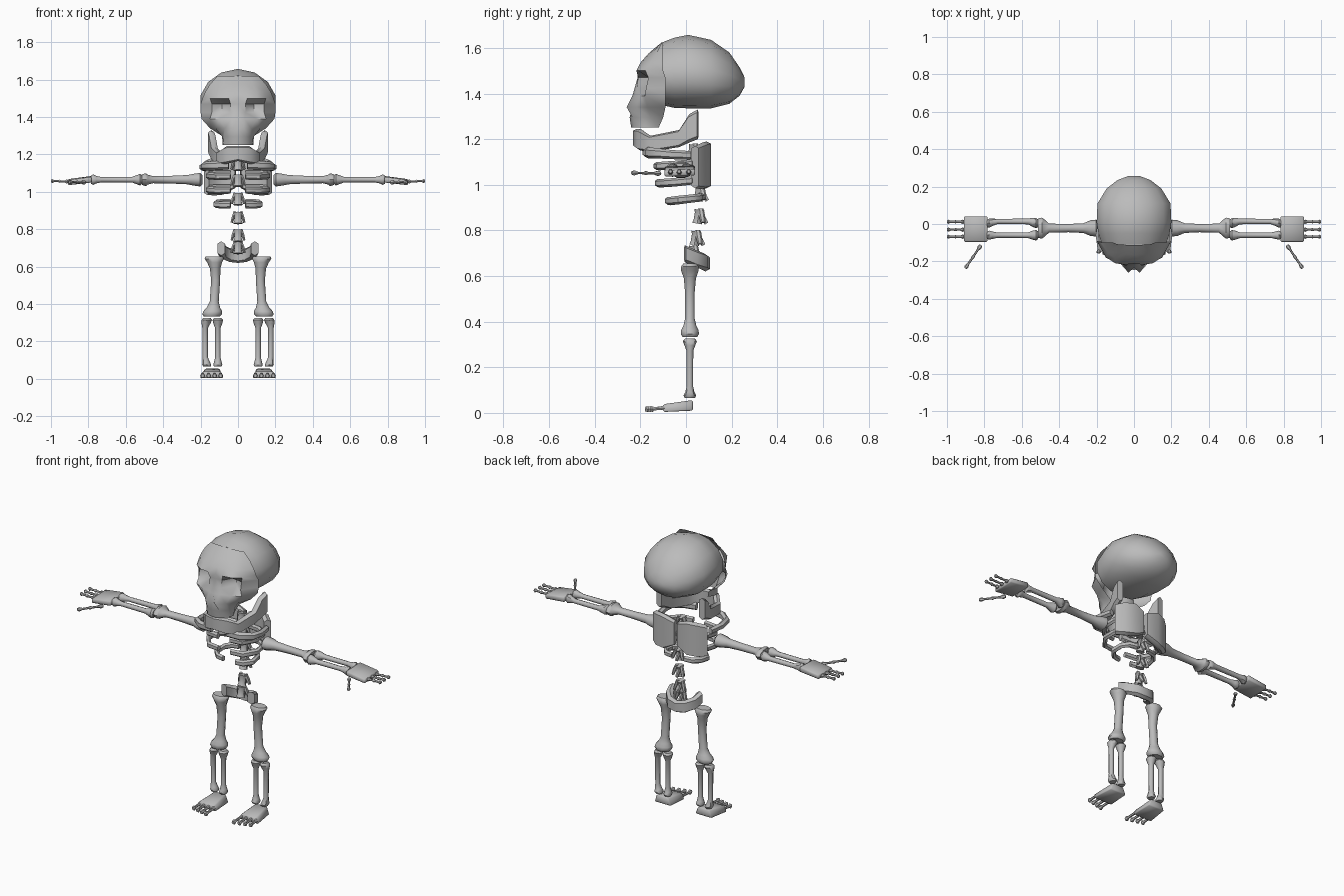
import bpy, bmesh, math
from mathutils import Vector

bone_mat = bpy.data.materials.new("bone grey")
bone_mat.diffuse_color = (0.5, 0.5, 0.5, 1)


def finish(name, bm, mirror=True, angle=45):
    bmesh.ops.recalc_face_normals(bm, faces=bm.faces[:])
    me = bpy.data.meshes.new(name)
    bm.to_mesh(me)
    bm.free()
    me.materials.append(bone_mat)
    ob = bpy.data.objects.new(name, me)
    bpy.context.collection.objects.link(ob)
    bpy.ops.object.select_all(action='DESELECT')
    ob.select_set(True)
    bpy.context.view_layer.objects.active = ob
    bpy.ops.object.shade_smooth_by_angle(angle=math.radians(angle))
    if mirror:
        ob.modifiers.new("mirror", 'MIRROR')
    return ob


def skin(bm, rings, cap_start=True, cap_end=True):
    """Join a list of equal point rings into a closed tube."""
    vs = [[bm.verts.new(p) for p in r] for r in rings]
    n = len(vs[0])
    for a, b in zip(vs, vs[1:]):
        for i in range(n):
            j = (i + 1) % n
            bm.faces.new((a[i], a[j], b[j], b[i]))
    if cap_start:
        bm.faces.new(vs[0])
    if cap_end:
        bm.faces.new(vs[-1])


def bone(name, p, q, side, profile, bend=0, n=8, mirror=True):
    """Long bone from p to q; profile holds (t, half width along side, other half width)."""
    p, q, side = Vector(p), Vector(q), Vector(side)
    other = (q - p).normalized().cross(side)
    bm = bmesh.new()
    rings = []
    for t, ra, rb in profile:
        c = p.lerp(q, t) + side * bend * math.sin(math.pi * t)
        rings.append([c + side * ra * math.cos(k * math.tau / n) + other * rb * math.sin(k * math.tau / n)
                      for k in range(n)])
    skin(bm, rings)
    return finish(name, bm, mirror)


def strap(name, stations, thick, flat=0.8):
    """Curved upright band through (x, y, z low, z high) stations, mirrored over x."""
    bm = bmesh.new()
    rings = []
    pts = [Vector(s[:2]) for s in stations]
    for i, (x, y, lo, hi) in enumerate(stations):
        tan = pts[min(i + 1, len(pts) - 1)] - pts[max(i - 1, 0)]
        if x == 0:
            tan = Vector((1, 0))
        tan.normalize()
        nx, ny = -tan.y * thick / 2, tan.x * thick / 2
        m, h = (lo + hi) / 2, (hi - lo) / 2
        sec = [(0, 1), (1, flat), (1, -flat), (0, -1), (-1, -flat), (-1, flat)]
        rings.append([(x + nx * u, y + ny * u, m + h * v) for u, v in sec])
    skin(bm, rings, cap_start=stations[0][0] != 0)
    return finish(name, bm)


def block(name, corners_low, corners_high):
    bm = bmesh.new()
    skin(bm, [corners_low, corners_high])
    bmesh.ops.bevel(bm, geom=bm.edges[:], offset=0.006, segments=1, affect='EDGES')
    return finish(name, bm, angle=60)


# Cranium: rings stacked front to back (y, z low, z high, half width)
bm = bmesh.new()
rings = []
for y, lo, hi, w in [(-.11, 1.35, 1.622, .175), (-.05, 1.337, 1.645, .195), (.01, 1.335, 1.657, .205),
                     (.11, 1.335, 1.635, .2), (.19, 1.355, 1.58, .15), (.235, 1.39, 1.515, .09),
                     (.257, 1.43, 1.47, .03)]:
    c, h = (lo + hi) / 2, (hi - lo) / 2
    rings.append([(w * math.sin(a), y, c + h * math.cos(a) - 0.1 * h * math.sin(a) ** 2)
                  for a in [k * math.tau / 14 for k in range(14)]])
skin(bm, rings)
finish("cranium", bm, mirror=False, angle=60)

# Face: half grid, each row is z followed by (x, y) from the middle outwards
face = [
    (1.62, (0, -.112), (.03, -.112), (.06, -.11), (.09, -.108), (.11, -.1)),
    (1.575, (0, -.165), (.04, -.16), (.08, -.15), (.12, -.13), (.15, -.1)),
    (1.535, (0, -.2), (.05, -.195), (.1, -.183), (.14, -.155), (.175, -.1)),
    (1.50, (0, -.212), (.05, -.217), (.1, -.21), (.15, -.178), (.19, -.1)),
    (1.47, (0, -.212), (.04, -.21), (.085, -.135), (.14, -.165), (.2, -.09)),
    (1.425, (0, -.225), (.04, -.215), (.085, -.135), (.14, -.175), (.2, -.09)),
    (1.39, (0, -.235), (.035, -.225), (.1, -.205), (.15, -.18), (.195, -.09)),
    (1.34, (0, -.235), (.03, -.26), (.07, -.215), (.12, -.17), (.15, -.09)),
    (1.295, (0, -.247), (.04, -.235), (.075, -.195), (.085, -.155), (.08, -.1)),
    (1.25, (0, -.24), (.045, -.225), (.08, -.185), (.082, -.155), (.06, -.12)),
]
bm = bmesh.new()
grid = [[bm.verts.new((x, y, z)) for x, y in pts] for z, *pts in face]
for a, b in zip(grid, grid[1:]):
    for i in range(4):
        bm.faces.new((a[i], a[i + 1], b[i + 1], b[i]))
finish("face", bm, angle=50)

# Lower jaw
strap("lower_jaw", [(0, -.215, 1.165, 1.245), (.06, -.2, 1.15, 1.245), (.1, -.155, 1.145, 1.215),
                    (.125, -.03, 1.165, 1.24), (.137, .015, 1.185, 1.31), (.143, .052, 1.2, 1.33)], .035)

# Collar bones, ribs, shoulder blades, pelvis
strap("collar_bone", [(.05, -.175, 1.12, 1.165), (.13, -.165, 1.115, 1.165), (.182, -.125, 1.115, 1.16),
                      (.19, -.06, 1.112, 1.152), (.175, .02, 1.11, 1.148)], .03, .5)
for i, (z, w, yf, yb) in enumerate([(1.085, .16, -.13, .05), (1.01, .16, -.125, .05), (.932, .12, -.08, .07)]):
    strap(f"rib_{i + 1}", [(.04, yf, z - .02, z + .015), (w * .7, yf + .01, z - .022, z + .015),
                           (w, yf * .4, z - .018, z + .02), (w * .95, yb * .4, z - .01, z + .026),
                           (w * .7, yb * .9, z - .006, z + .03), (.04, yb, z - .004, z + .03)], .024, .5)
strap("shoulder_blade", [(.014, .08, 1.02, 1.165), (.08, .09, .985, 1.19), (.13, .072, .98, 1.185),
                         (.168, .04, .985, 1.17)], .04, .9)
strap("pelvis", [(0, .085, .62, .69), (.045, .078, .625, .7), (.08, .04, .64, .715),
                 (.09, -.005, .66, .735)], .04, .7)

# Spine: body plus back and side spurs for each vertebra
for i, (z, y) in enumerate([(.7, .03), (.765, .042), (.86, .055), (.96, .058), (1.06, .05), (1.145, .03)]):
    bone(f"vertebra_{i + 1}", (0, y - .006, z - .03), (0, y + .004, z + .03), (1, 0, 0),
         [(0, .026, .022), (.25, .02, .018), (.75, .02, .018), (1, .026, .022)], mirror=False)
    bone(f"vertebra_spur_{i + 1}", (0, y + .005, z + .02), (0, y + .035, z - .03), (1, 0, 0),
         [(0, .012, .016), (1, .007, .01)], n=6, mirror=False)
    bone(f"vertebra_wing_{i + 1}", (.016, y + .01, z + .035), (.034, y + .02, z - .025), (0, 1, 0),
         [(0, .012, .008), (.5, .014, .01), (1, .01, .007)], n=6)

# Arms
Y, X = (0, 1, 0), (1, 0, 0)
thin = [(0, .02, .022), (.04, .028, .031), (.11, .024, .024), (.2, .015, .015),
        (.8, .014, .014), (.9, .02, .02), (.96, .024, .028), (1, .02, .022)]
bone("upper_arm", (.19, -.022, 1.065), (.512, -.022, 1.065), Y,
     [(0, .028, .026), (.04, .045, .038), (.13, .042, .034), (.25, .026, .026), (.5, .022, .022),
      (.82, .024, .02), (.91, .05, .028), (.94, .056, .036), (1, .052, .03)], n=10)
bone("forearm_outer", (.512, .003, 1.065), (.785, .003, 1.065), Y, thin, bend=.018)
bone("forearm_inner", (.512, -.06, 1.065), (.785, -.06, 1.065), Y, thin)
block("palm", [(.782, -.095, 1.05), (.91, -.095, 1.035), (.91, .04, 1.04), (.782, .04, 1.052)],
      [(.782, -.095, 1.08), (.91, -.095, 1.062), (.91, .04, 1.068), (.782, .04, 1.085)])
digit = [(0, .008, .008), (.08, .012, .013), (.22, .006, .006), (.42, .006, .006), (.5, .009, .01),
         (.58, .006, .006), (.8, .006, .006), (.92, .011, .012), (1, .007, .008)]
for i, y in enumerate([.012, -.03, -.068]):
    bone(f"finger_{i + 1}", (.908, y, 1.055), (1.0, y, 1.058), Y, digit, n=6)
side = Vector((.125, .09, 0)).normalized()
bone("thumb", (.818, -.113, 1.05), (.902, -.237, 1.052), side, digit, n=6)

# Legs
bone("thigh", (.128, .017, .655), (.14, .017, .333), X,
     [(0, .045, .03), (.04, .052, .04), (.1, .04, .04), (.2, .028, .028), (.4, .024, .022),
      (.75, .024, .022), (.85, .036, .03), (.91, .05, .04), (.96, .053, .042), (1, .042, .034)],
     bend=-.014, n=10)
bone("shin", (.108, .017, .325), (.108, .017, .065), X, thin)
bone("shin_outer", (.165, .017, .325), (.165, .017, .065), X, thin, bend=.018)

# Feet
block("foot", [(.08, .03, .01), (.078, -.1, .004), (.205, -.1, .004), (.19, .03, .01)],
      [(.1, .03, .056), (.09, -.1, .038), (.19, -.1, .038), (.175, .03, .056)])
for i, x in enumerate([.093, .125, .157, .189]):
    bone(f"toe_{i + 1}", (x, -.095, .022), (x, -.18 + .008 * i, .016), X,
         [(0, .01, .012), (.2, .007, .008), (.7, .007, .008), (.88, .013, .015), (1, .009, .011)], n=6)
